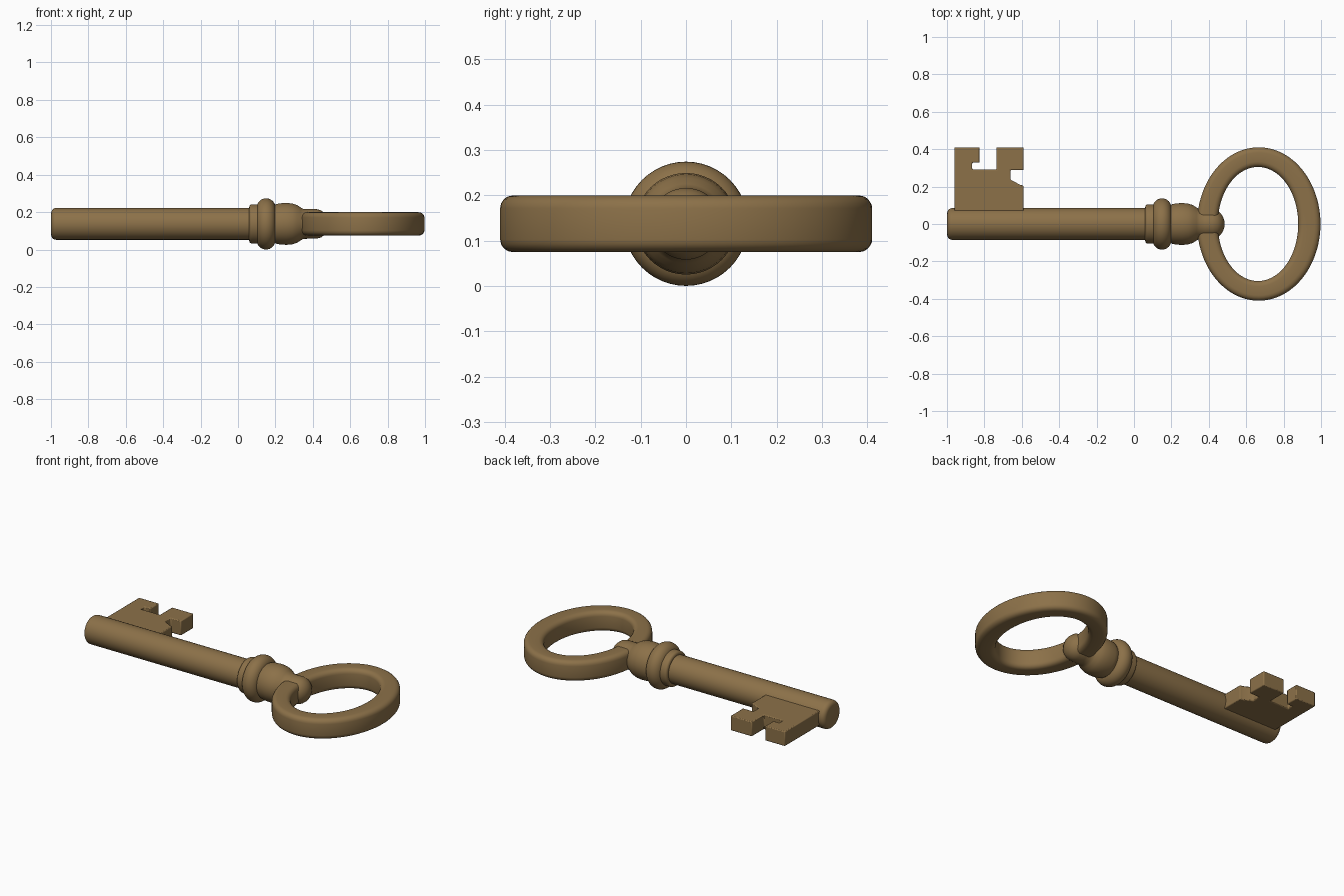
import bpy, bmesh, math

if "Cube" in bpy.data.objects:
    bpy.data.objects.remove(bpy.data.objects["Cube"])

AXIS_Z = 0.137
brass = bpy.data.materials.new("aged brass")
brass.diffuse_color = (0.262, 0.165, 0.066, 1)
brass.use_nodes = True
brass.node_tree.nodes["Principled BSDF"].inputs["Base Color"].default_value = brass.diffuse_color


def finish(name, bm, angle=35):
    bmesh.ops.recalc_face_normals(bm, faces=bm.faces)
    mesh = bpy.data.meshes.new(name)
    bm.to_mesh(mesh)
    bm.free()
    mesh.materials.append(brass)
    ob = bpy.data.objects.new(name, mesh)
    bpy.context.collection.objects.link(ob)
    ob.location.z = AXIS_Z
    bpy.ops.object.select_all(action='DESELECT')
    ob.select_set(True)
    bpy.context.view_layer.objects.active = ob
    bpy.ops.object.shade_smooth_by_angle(angle=math.radians(angle))
    return ob


def lathe(name, profile, seg=48):
    """Revolve (x, radius) points about the key's long axis."""
    bm = bmesh.new()
    rings = []
    for x, r in profile:
        rings.append([bm.verts.new((x, r * math.cos(2 * math.pi * i / seg),
                                    r * math.sin(2 * math.pi * i / seg)))
                      for i in range(seg)])
    for a, b in zip(rings, rings[1:]):
        for i in range(seg):
            j = (i + 1) % seg
            bm.faces.new((a[i], a[j], b[j], b[i]))
    bm.faces.new(rings[0])
    bm.faces.new(rings[-1])
    return finish(name, bm)


def arc(cx, cr, rx, rr, a0, a1, n):
    pts = []
    for i in range(n + 1):
        a = math.radians(a0 + (a1 - a0) * i / n)
        pts.append((cx + rx * math.cos(a), cr + rr * math.sin(a)))
    return pts


# shaft with a rounded tip
lathe("shaft", arc(-0.972, 0.058, 0.027, 0.027, 180, 90, 5) + [(0.09, 0.085)])

# turned collar: narrow ring, large bead, swelling neck
lathe("collar_ring", arc(0.075, 0.09, 0.015, 0.015, 180, 90, 4)
      + [(0.12, 0.105)])
lathe("collar_bead", arc(0.15, 0.087, 0.05, 0.05, 180, 0, 16))
lathe("neck", [(0.17, 0.100), (0.195, 0.100), (0.205, 0.106), (0.225, 0.110),
               (0.26, 0.112), (0.29, 0.109), (0.315, 0.101), (0.335, 0.088),
               (0.35, 0.080), (0.38, 0.079), (0.42, 0.079), (0.445, 0.072),
               (0.465, 0.056), (0.478, 0.034), (0.484, 0.012)])

# oval bow handle: rounded-rectangle section swept between two ellipses
section = []
H, R = 0.0625, 0.028
for sx, sz, a0 in ((1, 1, 0), (-1, 1, 90), (-1, -1, 180), (1, -1, 270)):
    for i in range(5):
        a = math.radians(a0 + 22.5 * i)
        section.append((0.5 + sx * (0.5 - 0.27) + 0.27 * math.cos(a),
                        sz * (H - R) + R * math.sin(a)))
bm = bmesh.new()
N = 72
loops = []
for k in range(N):
    t = 2 * math.pi * k / N
    inner = (0.663 + 0.215 * math.cos(t), 0.305 * math.sin(t))
    outer = (0.667 + 0.330 * math.cos(t), 0.410 * math.sin(t))
    loops.append([bm.verts.new((inner[0] + (outer[0] - inner[0]) * f,
                                inner[1] + (outer[1] - inner[1]) * f, z))
                  for f, z in section])
M = len(section)
for k in range(N):
    a, b = loops[k], loops[(k + 1) % N]
    for i in range(M):
        j = (i + 1) % M
        bm.faces.new((a[i], a[j], b[j], b[i]))
finish("bow_handle", bm, 40)

# key bit: notched plate extruded from an outline
outline = [(-0.96, 0.0), (-0.59, 0.0), (-0.59, 0.205), (-0.61, 0.21),
           (-0.66, 0.237), (-0.66, 0.288), (-0.59, 0.288), (-0.59, 0.41),
           (-0.735, 0.41), (-0.735, 0.292), (-0.865, 0.292),
           (-0.865, 0.328), (-0.825, 0.328), (-0.825, 0.41), (-0.96, 0.41)]
bm = bmesh.new()
T = 0.045
base = bm.faces.new([bm.verts.new((x, y, -T)) for x, y in outline])
new = bmesh.ops.extrude_face_region(bm, geom=[base])["geom"]
bmesh.ops.translate(bm, vec=(0, 0, 2 * T),
                    verts=[v for v in new if isinstance(v, bmesh.types.BMVert)])
bit = finish("key_bit", bm, 30)
bev = bit.modifiers.new("soft edges", 'BEVEL')
bev.width = 0.005
bev.segments = 2
